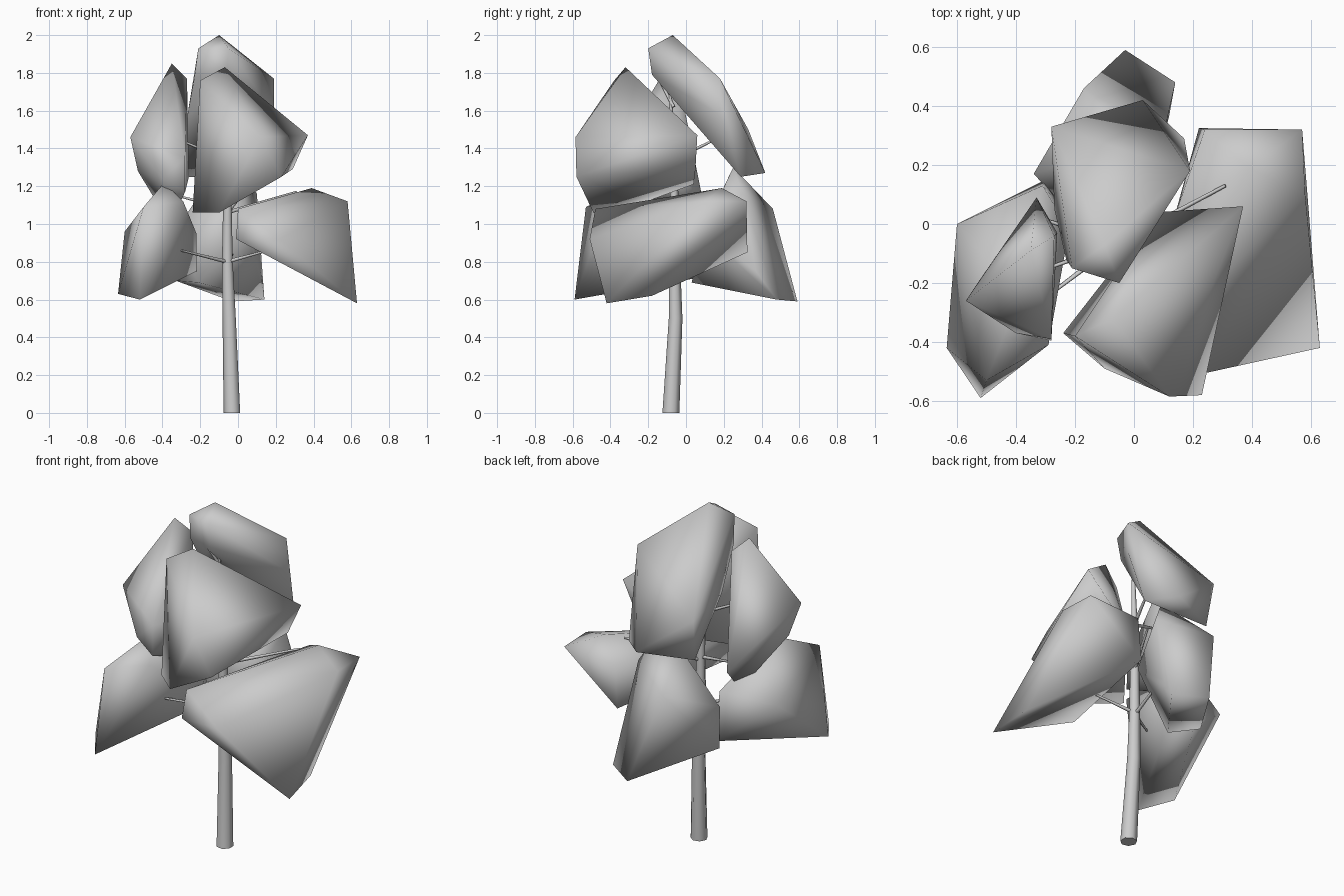
import bpy, bmesh, math
from mathutils import Vector

if "Cube" in bpy.data.objects:
    bpy.data.objects.remove(bpy.data.objects["Cube"])


def finish(name, bm, angle):
    bmesh.ops.recalc_face_normals(bm, faces=bm.faces[:])
    me = bpy.data.meshes.new(name)
    bm.to_mesh(me)
    bm.free()
    ob = bpy.data.objects.new(name, me)
    bpy.context.collection.objects.link(ob)
    bpy.ops.object.select_all(action='DESELECT')
    ob.select_set(True)
    bpy.context.view_layer.objects.active = ob
    bpy.ops.object.shade_smooth_by_angle(angle=math.radians(angle))
    return ob


def clump(name, *points):
    """Faceted foliage mass: convex hull of a few corner points."""
    bm = bmesh.new()
    verts = [bm.verts.new(p) for p in points]
    res = bmesh.ops.convex_hull(bm, input=verts)
    junk = {g for g in res['geom_interior'] + res['geom_unused'] if isinstance(g, bmesh.types.BMVert)}
    bmesh.ops.delete(bm, geom=list(junk), context='VERTS')
    return finish(name, bm, 110)


def limb(name, path, sides):
    """Tapered tube through (x, y, z, radius) stations."""
    bm = bmesh.new()
    pts = [Vector(p[:3]) for p in path]
    rings = []
    for i, p in enumerate(pts):
        d = (pts[min(i + 1, len(pts) - 1)] - pts[max(i - 1, 0)]).normalized()
        side = d.cross(Vector((0, 1, 0))).normalized()
        up = d.cross(side)
        ring = [bm.verts.new(p + path[i][3] * (side * math.cos(a) + up * math.sin(a)))
                for a in (2 * math.pi * k / sides for k in range(sides))]
        if p.z == 0 or i == 0 and sides > 5:
            for v in ring:  # level foot
                v.co.z = 0
        rings.append(ring)
    for lo, hi in zip(rings, rings[1:]):
        for k in range(sides):
            n = (k + 1) % sides
            bm.faces.new((lo[k], lo[n], hi[n], hi[k]))
    bm.faces.new(rings[0])
    bm.faces.new(rings[-1])
    return finish(name, bm, 80)


# Trunk
limb("trunk", [(-.03, -.08, 0, .046), (-.045, -.055, .5, .037), (-.055, -.06, .8, .030),
               (-.055, -.06, 1.1, .024), (-.06, -.07, 1.4, .016), (-.065, -.085, 1.75, .006)], 7)

# Branches: start height, tip
branches = [
    (.80, (-.30, -.25, .86)), (.80, (.16, -.13, .86)), (.78, (-.02, .20, .87)),
    (1.06, (.31, .13, 1.17)), (1.08, (-.32, .02, 1.15)), (1.06, (.04, .16, 1.18)),
    (1.34, (.02, .16, 1.45)), (1.34, (-.32, -.16, 1.45)), (1.34, (.05, -.25, 1.44)),
    (1.62, (-.10, -.14, 1.76)),
]
for i, (z, tip) in enumerate(branches):
    limb(f"branch_{i + 1}", [(-.055, -.065, z, .011), (*tip, .006)], 5)

# Upper foliage
clump("foliage_upper_front",
      (-.07, -.32, 1.83), (-.20, -.38, 1.76), (.37, .06, 1.47), (.29, .05, 1.29),
      (.23, -.58, 1.25), (.12, -.585, 1.46), (-.24, -.37, 1.06), (-.10, -.49, 1.06),
      (.08, .04, 1.21))
clump("foliage_upper_back",
      (-.10, -.07, 2.0), (-.21, -.15, 1.93), (-.05, -.20, 1.93), (-.06, -.18, 1.79),
      (-.23, -.12, 1.78), (.19, .18, 1.77), (.19, .18, 1.58), (.03, .42, 1.27),
      (.17, .29, 1.25), (-.28, .33, 1.50), (-.26, .29, 1.25), (-.27, .05, 1.56))
clump("foliage_upper_left",
      (-.35, -.09, 1.85), (-.27, -.04, 1.77), (-.57, -.26, 1.46), (-.53, -.20, 1.28),
      (-.40, -.37, 1.24), (-.28, -.395, 1.17), (-.28, -.39, 1.35), (-.33, .09, 1.12),
      (-.26, -.03, 1.25), (-.36, .01, 1.0))

# Lower foliage
clump("foliage_lower_left",
      (-.39, -.25, 1.22), (-.50, -.53, 1.09), (-.60, 0, .96), (-.635, -.42, .63),
      (-.52, -.59, .60), (-.29, -.41, 1.12), (-.22, -.02, .95), (-.30, .15, .73),
      (-.22, .03, .75), (-.31, .13, 1.02))
clump("foliage_lower_right",
      (.39, .19, 1.19), (.57, .32, 1.12), (.22, .325, .85), (.15, .06, 1.09),
      (.63, -.42, .58), (.60, -.18, .62), (-.01, -.51, .92), (0, -.48, 1.08),
      (.58, .10, 1.12), (.24, .32, 1.10), (.22, -.51, .92))
clump("foliage_lower_back",
      (.02, .25, 1.30), (-.12, .24, 1.28), (-.17, .46, 1.08), (.10, .30, 1.16),
      (-.03, .59, .59), (.14, .48, .60), (.12, .37, .75), (-.34, .17, .95),
      (-.33, .16, .70), (-.21, .03, .69), (.05, .09, .96))
